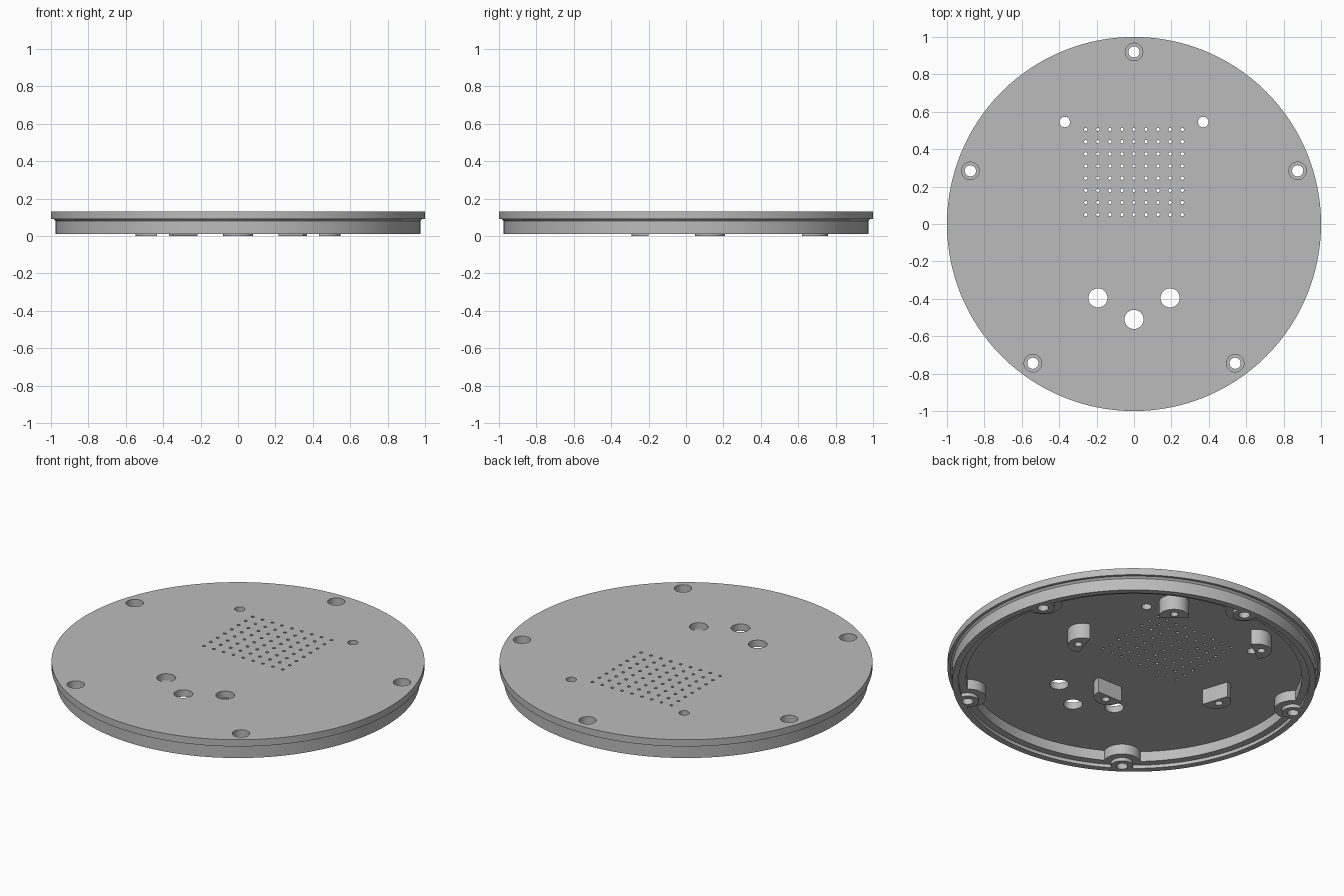
import bpy, bmesh, math
from mathutils import Matrix, Vector

if "Cube" in bpy.data.objects:
    bpy.data.objects.remove(bpy.data.objects["Cube"])

grey = bpy.data.materials.new("plain grey")
grey.use_nodes = True
grey.diffuse_color = (0.5, 0.5, 0.5, 1)
grey.node_tree.nodes["Principled BSDF"].inputs["Base Color"].default_value = (0.5, 0.5, 0.5, 1)


def lathe(bm, profile, x=0, y=0, sides=32):
    """Closed solid turned about a vertical axis; profile runs top to bottom as (radius, z)."""
    rings = []
    for r, z in profile:
        angles = [2 * math.pi * i / sides for i in range(sides)]
        rings.append([bm.verts.new((x + r * math.cos(a), y + r * math.sin(a), z)) for a in angles])
    for top, low in zip(rings, rings[1:]):
        for i in range(sides):
            j = (i + 1) % sides
            bm.faces.new((top[i], low[i], low[j], top[j]))
    bm.faces.new(rings[0])
    bm.faces.new(rings[-1][::-1])


def rod(bm, x, y, r, top, low, sides=32):
    lathe(bm, [(r, top), (r, low)], x, y, sides)


def make(name, bm):
    bmesh.ops.recalc_face_normals(bm, faces=bm.faces)
    mesh = bpy.data.meshes.new(name)
    bm.to_mesh(mesh)
    bm.free()
    mesh.materials.append(grey)
    ob = bpy.data.objects.new(name, mesh)
    bpy.context.collection.objects.link(ob)
    return ob


def boolean(ob, tool, operation):
    """Apply a boolean and discard the tool."""
    mod = ob.modifiers.new("boolean", "BOOLEAN")
    mod.operation, mod.object, mod.solver = operation, tool, "EXACT"
    graph = bpy.context.evaluated_depsgraph_get()
    mesh = bpy.data.meshes.new_from_object(ob.evaluated_get(graph))
    ob.modifiers.clear()
    ob.data = mesh
    bpy.data.objects.remove(tool)


def around(radius, start, cy=0):
    """Five evenly spaced points as (angle, x, y)."""
    for k in range(5):
        a = math.radians(start + 72 * k)
        yield a, radius * math.cos(a), cy + radius * math.sin(a)


# Round cover with a stepped rim below
bm = bmesh.new()
lathe(bm, [(1, .13), (1, .09), (.985, .09), (.975, .08), (.975, .01),
           (.94, .01), (.94, .03), (.9, .03), (.9, .09)], sides=128)
cover = make("cover", bm)

# Stepped screw bosses, trimmed to stay inside the rim
bm = bmesh.new()
for a, x, y in around(.92, 90):
    lathe(bm, [(.1, .11), (.1, .03), (.06, .03), (.06, .01)], x, y, 48)
bosses = make("screw_bosses", bm)
bm = bmesh.new()
rod(bm, 0, 0, .955, .2, -.1, 128)
boolean(bosses, make("trim", bm), "INTERSECT")
boolean(cover, bosses, "UNION")

# Holes: counterbored screws, sound grid, locating pins, buttons
bm = bmesh.new()
for a, x, y in around(.92, 90):
    lathe(bm, [(.047, .2), (.047, .05), (.03, .05), (.03, -.1)], x, y)
for i in range(9):
    for j in range(8):
        rod(bm, (i - 4) * .0645, .05 + j * .065, .009, .2, -.1, 12)
for x, y, r in ((-.37, .545, .028), (.37, .545, .028),
                (-.193, -.395, .051), (.193, -.395, .051), (0, -.51, .051)):
    rod(bm, x, y, r, .2, -.1)
boolean(cover, make("holes", bm), "DIFFERENCE")
parts = [cover]

# Five half-round feet, flat side towards the sound grid, each with a blind hole
for k, (a, x, y) in enumerate(around(.48, -90, .28)):
    bm = bmesh.new()
    outline = [(0, -.08)]
    for i in range(25):
        t = math.pi * (i / 24 - .5)
        outline.append((.012 + .08 * math.cos(t), .08 * math.sin(t)))
    outline.append((0, .08))
    face = bm.faces.new([bm.verts.new((u, v, 0)) for u, v in outline])
    grown = bmesh.ops.extrude_face_region(bm, geom=[face])["geom"]
    tops = [v for v in grown if isinstance(v, bmesh.types.BMVert)]
    bmesh.ops.translate(bm, verts=tops, vec=Vector((0, 0, .1)))
    bm.transform(Matrix.Translation((x, y, 0)) @ Matrix.Rotation(a, 4, "Z"))
    foot = make(f"foot_{k + 1}", bm)
    bm = bmesh.new()
    rod(bm, x + .037 * math.cos(a), y + .037 * math.sin(a), .021, .07, -.1, 24)
    boolean(foot, make("foot_hole", bm), "DIFFERENCE")
    parts.append(foot)

# Smooth round walls, sharp edges
bpy.ops.object.select_all(action="DESELECT")
for ob in parts:
    ob.select_set(True)
bpy.context.view_layer.objects.active = cover
bpy.ops.object.shade_smooth_by_angle(angle=math.radians(30))
